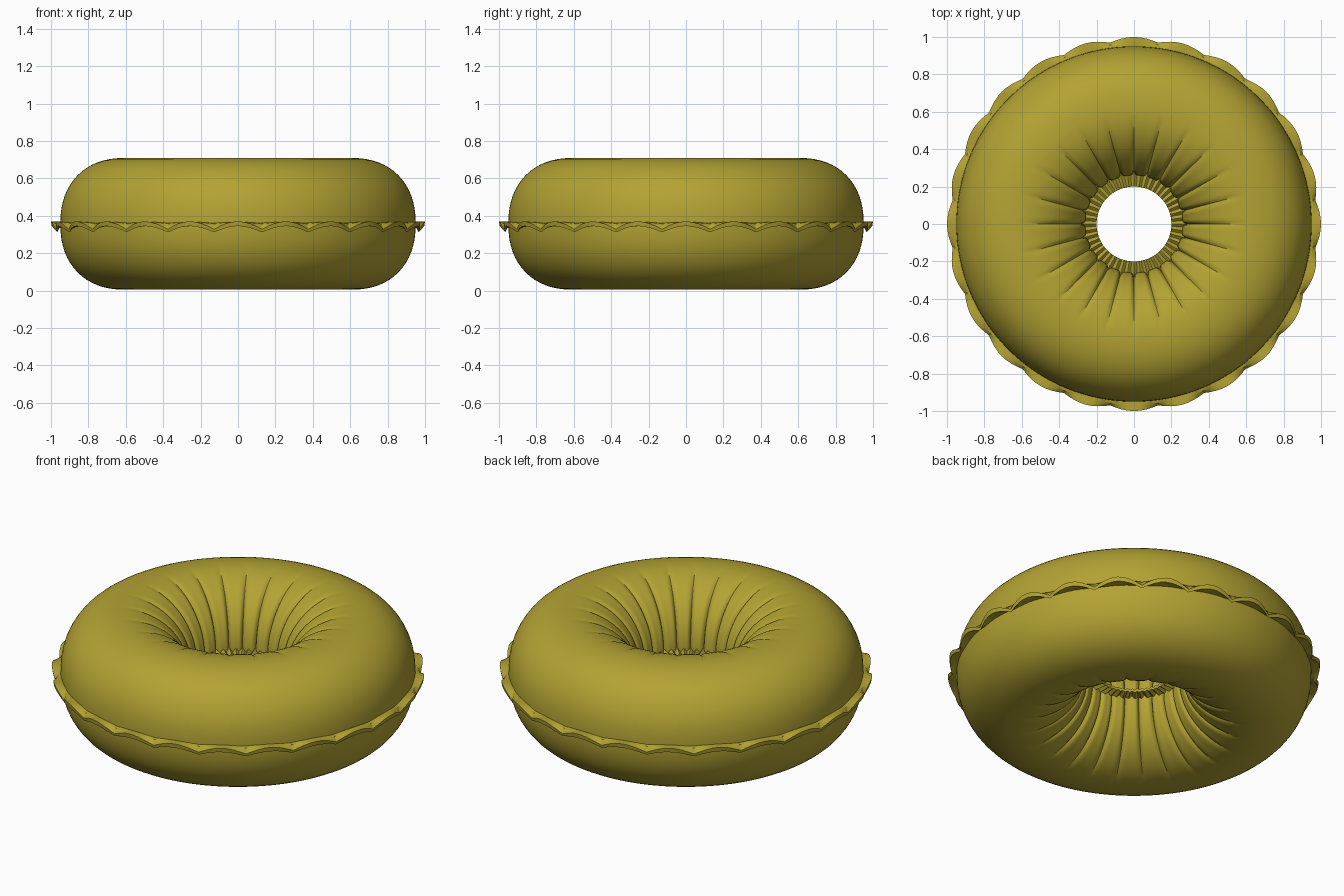
import bpy, bmesh, math

cube = bpy.data.objects.get("Cube")
if cube:
    bpy.data.objects.remove(cube, do_unlink=True)

mat = bpy.data.materials.new("olive_yellow")
mat.use_nodes = True
COLOR = (0.45, 0.365, 0.033, 1)
mat.diffuse_color = COLOR
mat.node_tree.nodes["Principled BSDF"].inputs["Base Color"].default_value = COLOR

MID = 0.357      # height of the seams
WAVES = 24       # creases and scallops around the ring


def sweep(name, section, steps, sharp):
    """Sweep a closed (radius, height) section, which may vary with angle, about z."""
    bm = bmesh.new()
    rings = []
    for i in range(steps):
        a = 2 * math.pi * i / steps
        rings.append([bm.verts.new((r * math.cos(a), r * math.sin(a), z))
                      for r, z in section(a)])
    n = len(rings[0])
    for i in range(steps):
        p, q = rings[i], rings[(i + 1) % steps]
        for j in range(n):
            k = (j + 1) % n
            bm.faces.new((p[j], q[j], q[k], p[k]))
    bmesh.ops.recalc_face_normals(bm, faces=bm.faces[:])
    mesh = bpy.data.meshes.new(name)
    bm.to_mesh(mesh)
    bm.free()
    mesh.materials.append(mat)
    obj = bpy.data.objects.new(name, mesh)
    bpy.context.collection.objects.link(obj)
    bpy.ops.object.select_all(action='DESELECT')
    obj.select_set(True)
    bpy.context.view_layer.objects.active = obj
    bpy.ops.object.shade_smooth_by_angle(angle=math.radians(sharp))
    return obj


def tube_section(a):
    """Inflated tube: squarer outside, round inside with creases toward the hole."""
    crease = (1 - abs(math.sin(WAVES / 2 * a))) ** 3
    pts = []
    for j in range(64):
        t = 2 * math.pi * j / 64
        c, s = math.cos(t), math.sin(t)
        e = 2 / 2.25 if c > 0 else 1
        depth = 0.022 * max(0, -c) ** 0.8 * crease
        r = 0.605 + (0.345 - depth) * math.copysign(abs(c) ** e, c)
        z = MID + (0.352 - depth) * math.copysign(abs(s) ** e, s)
        pts.append((r, z))
    return pts


def outer_section(a):
    """Scalloped seam: droops to a point between the scallops."""
    w = 1 - abs(math.cos(WAVES / 2 * a))
    rim = 1.0 - 0.022 * w
    return [(0.935, 0.365), (0.965, 0.368 - 0.012 * w), (rim, 0.37 - 0.042 * w),
            (rim - 0.004, 0.345 - 0.033 * w), (0.965, 0.345 - 0.012 * w), (0.935, 0.345)]


def inner_section(a):
    """Rippled seam around the hole."""
    w = 0.008 * math.cos(2 * WAVES * a)
    top, low = MID + 0.008, MID - 0.008
    return [(0.28, top + w), (0.235, top + w), (0.2, top + w / 2),
            (0.2, low + w / 2), (0.235, low + w), (0.28, low + w)]


sweep("inflated_ring", tube_section, WAVES * 12, 35)
sweep("outer_seam", outer_section, WAVES * 8, 30)
sweep("inner_seam", inner_section, WAVES * 12, 30)
